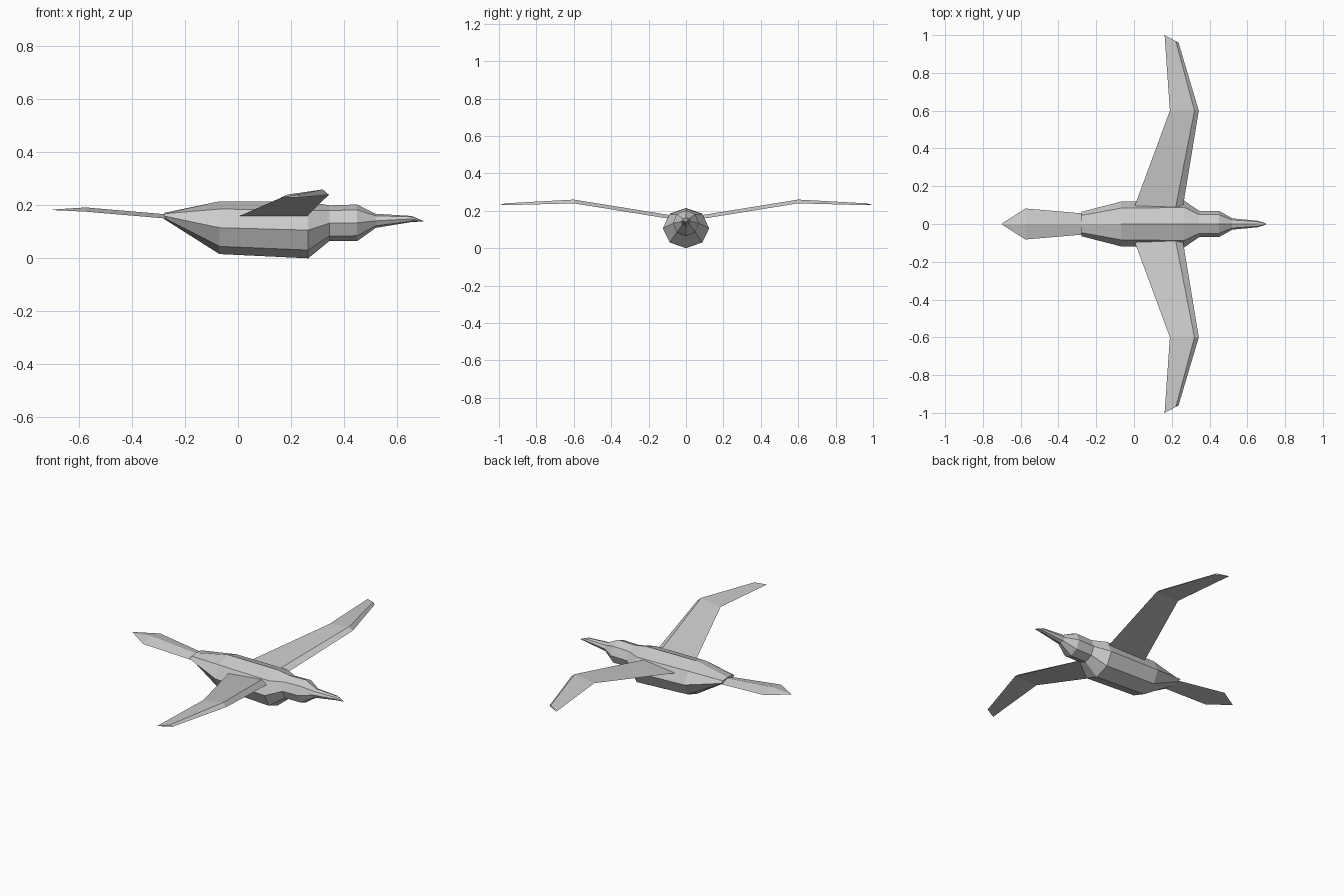
import bpy
import bmesh
from math import sin, cos, pi

cube = bpy.data.objects.get("Cube")
if cube:
    bpy.data.objects.remove(cube, do_unlink=True)

grey = bpy.data.materials.new("plain_grey")
grey.use_nodes = True
colour = (0.6, 0.6, 0.6, 1)
grey.diffuse_color = colour
grey.node_tree.nodes["Principled BSDF"].inputs["Base Color"].default_value = colour


def loft(name, rings):
    """Skin a row of equal-sized rings and cap both ends."""
    bm = bmesh.new()
    rows = [[bm.verts.new(p) for p in ring] for ring in rings]
    n = len(rows[0])
    for a, b in zip(rows, rows[1:]):
        for i in range(n):
            j = (i + 1) % n
            bm.faces.new((a[i], a[j], b[j], b[i]))
    bm.faces.new(rows[0])
    bm.faces.new(rows[-1])
    bmesh.ops.remove_doubles(bm, verts=bm.verts, dist=0.0005)
    bmesh.ops.recalc_face_normals(bm, faces=bm.faces)
    mesh = bpy.data.meshes.new(name)
    bm.to_mesh(mesh)
    bm.free()
    mesh.materials.append(grey)
    obj = bpy.data.objects.new(name, mesh)
    bpy.context.collection.objects.link(obj)
    return obj


def octagon(x, low, high, half_width):
    mid, r = (low + high) / 2, (high - low) / 2
    return [(x, half_width * sin(k * pi / 4), mid + r * cos(k * pi / 4))
            for k in range(8)]


# Body, neck and head: x, bottom, top, half width
loft("body", [octagon(*s) for s in (
    (-0.277, 0.147, 0.172, 0.065),
    (-0.07, 0.016, 0.215, 0.118),
    (0.265, 0.0, 0.213, 0.124),
    (0.345, 0.065, 0.2, 0.07),
    (0.45, 0.065, 0.203, 0.07),
    (0.52, 0.115, 0.168, 0.03))])

# Beak
loft("beak", [octagon(*s) for s in (
    (0.52, 0.115, 0.168, 0.03),
    (0.655, 0.137, 0.16, 0.017),
    (0.7, 0.139, 0.141, 0.003))])

# Wings: trailing edge, ridge and leading edge at root, bend and tip
wing = (
    ((0.0, 0.085, 0.157), (0.22, 0.085, 0.177), (0.258, 0.085, 0.157)),
    ((0.19, 0.6, 0.241), (0.32, 0.6, 0.26), (0.343, 0.6, 0.24)),
    ((0.162, 1.0, 0.23), (0.222, 0.967, 0.24), (0.236, 0.96, 0.23)))
for name, side in (("left_wing", 1), ("right_wing", -1)):
    loft(name, [[(x, side * y, z) for x, y, z in ring] for ring in wing])

# Tail: x, half width, underside, ridge height
loft("tail", [[(x, -w, z), (x, 0, top), (x, w, z)] for x, w, z, top in (
    (-0.27, 0.056, 0.15, 0.166),
    (-0.575, 0.082, 0.176, 0.192),
    (-0.7, 0.002, 0.182, 0.184))])
